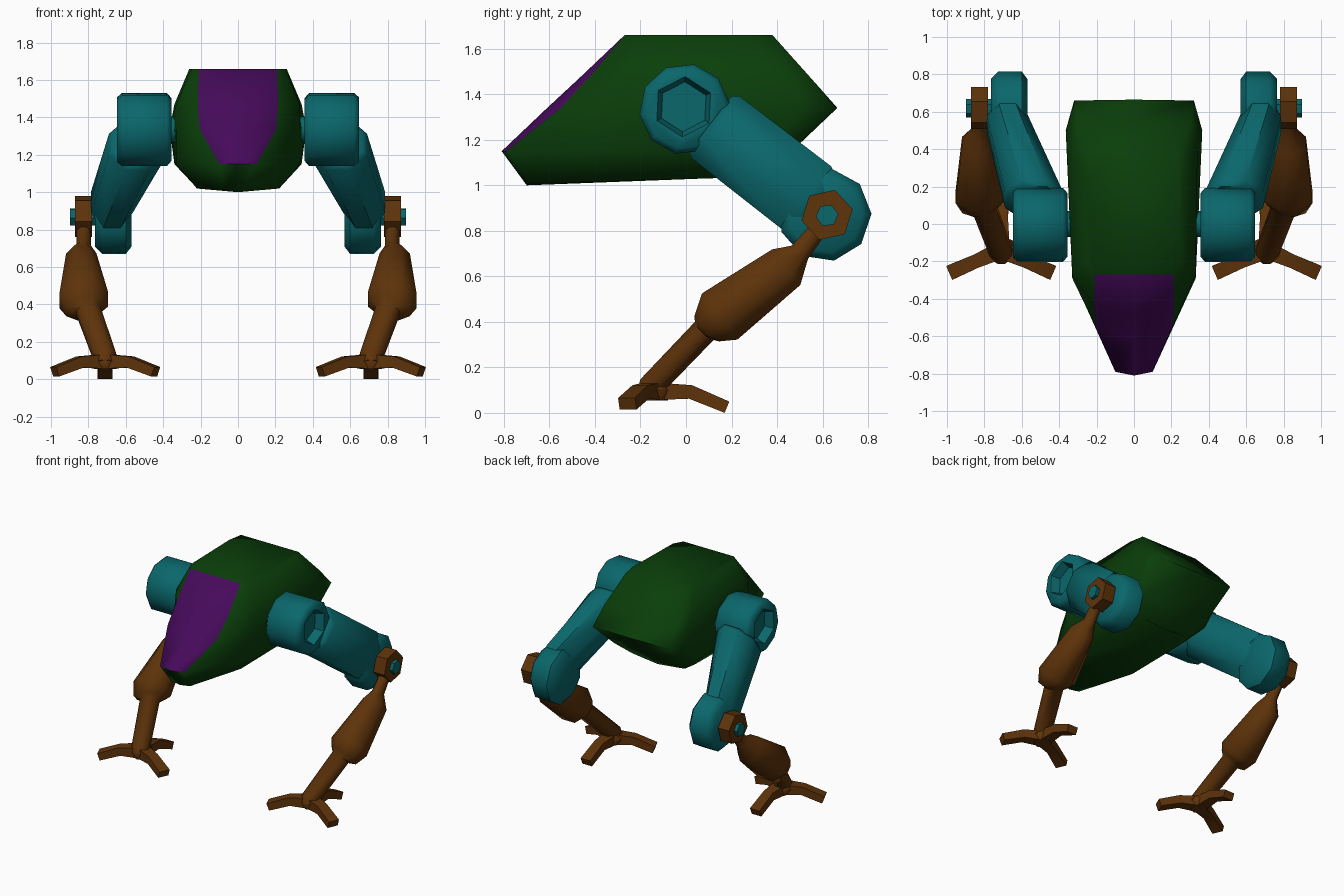
import bpy, bmesh, math
from mathutils import Vector

if "Cube" in bpy.data.objects:
    bpy.data.objects.remove(bpy.data.objects["Cube"])

X, Z = Vector((1, 0, 0)), Vector((0, 0, 1))


def material(name, rgb):
    m = bpy.data.materials.new(name)
    m.diffuse_color = (*rgb, 1)
    m.use_nodes = True
    m.node_tree.nodes["Principled BSDF"].inputs["Base Color"].default_value = m.diffuse_color
    return m


GREEN = material("dark green", (0.003, 0.048, 0.003))
PURPLE = material("purple", (0.062, 0.003, 0.105))
TEAL = material("teal", (0.003, 0.135, 0.148))
BROWN = material("brown", (0.112, 0.033, 0.003))


def loft(name, rings, mats):
    """Skin a list of equal-length point rings and cap both ends."""
    bm = bmesh.new()
    vs = [[bm.verts.new(p) for p in r] for r in rings]
    n = len(vs[0])
    for a, b in zip(vs, vs[1:]):
        for i in range(n):
            j = (i + 1) % n
            bm.faces.new((a[i], a[j], b[j], b[i]))
    bm.faces.new(vs[0][::-1])
    bm.faces.new(vs[-1])
    bmesh.ops.recalc_face_normals(bm, faces=bm.faces)
    me = bpy.data.meshes.new(name)
    bm.to_mesh(me)
    bm.free()
    for m in mats:
        me.materials.append(m)
    ob = bpy.data.objects.new(name, me)
    bpy.context.collection.objects.link(ob)
    return ob


def tube(name, pts, n, mat, ref=X, phase=0.0, sheared=False):
    """Tube along pts = (x, y, z, radius along ref, other radius)."""
    cs = [Vector(p[:3]) for p in pts]
    rings = []
    for k, p in enumerate(pts):
        t = cs[min(k + 1, len(cs) - 1)] - cs[max(k - 1, 0)]
        if sheared:      # keep the sections parallel to the x axis
            t.x = 0
        t.normalize()
        u = (ref - t * ref.dot(t)).normalized()
        v = t.cross(u)
        ang = [2 * math.pi * i / n + phase for i in range(n)]
        rings.append([cs[k] + u * p[3] * math.cos(a) + v * p[4] * math.sin(a) for a in ang])
    return loft(name, rings, [mat])


def drum(name, y, z, profile, n, mat, phase=0.0):
    """Turned part around a sideways axis, profile = (x, radius)."""
    rings = [[(x, y + r * math.sin(2 * math.pi * i / n + phase),
               z + r * math.cos(2 * math.pi * i / n + phase)) for i in range(n)]
             for x, r in profile]
    return loft(name, rings, [mat])


def finish(ob, mirror=True, angle=50):
    bpy.ops.object.select_all(action='DESELECT')
    ob.select_set(True)
    bpy.context.view_layer.objects.active = ob
    if mirror:
        m = ob.modifiers.new("mirror", 'MIRROR')
        m.use_mirror_merge = False
        bpy.ops.object.modifier_apply(modifier=m.name)
    bpy.ops.object.shade_smooth_by_angle(angle=math.radians(angle))


# Body: stacked plan outlines (front centre, canopy edge, shoulder, flank, back corner, back centre)
plans = [
    (1.00, [(0, -0.70), (0.08, -0.69), (0.22, -0.28), (0.23, 0.22), (0.22, 0.33), (0, 0.34)]),
    (1.15, [(0, -0.81), (0.10, -0.79), (0.33, -0.28), (0.34, 0.36), (0.28, 0.46), (0, 0.465)]),
    (1.34, [(0, -0.61), (0.205, -0.55), (0.33, -0.29), (0.365, 0.50), (0.32, 0.66), (0, 0.665)]),
    (1.47, [(0, -0.47), (0.215, -0.43), (0.33, -0.27), (0.34, 0.43), (0.30, 0.55), (0, 0.55)]),
    (1.66, [(0, -0.27), (0.21, -0.27), (0.25, -0.20), (0.26, 0.27), (0.24, 0.38), (0, 0.38)]),
]
rings = []
for z, half in plans:
    full = half + [(-x, y) for x, y in half[-2:0:-1]]
    rings.append([(x, y, z + (0.09 * abs(x) + 0.06 * max(y, 0) if z < 1.1 else 0))
                  for x, y in full])
body = loft("body", rings, [GREEN, PURPLE])
# Canopy panel on the sloping nose
for f in body.data.polygons:
    c = f.center
    if abs(c.x) < 0.15 and c.y < -0.3 and c.z > 1.15:
        f.material_index = 1
finish(body, mirror=False, angle=75)

# Hip axle and hip drum with a hexagonal socket on the outside
finish(drum("hip_axle", 0, 1.335, [(0.27, 0.07), (0.40, 0.07)], 8, TEAL))
hip = drum("hip_drum", -0.005, 1.335,
           [(0.355, 0.17), (0.38, 0.2), (0.62, 0.2), (0.648, 0.175)], 10, TEAL, 0.2)
cutter = drum("socket_cutter", -0.01, 1.345, [(0.585, 0.11), (0.66, 0.137)], 6, TEAL, 0.05)
cutter.hide_render = True
b = hip.modifiers.new("socket", 'BOOLEAN')
b.operation, b.object, b.solver = 'DIFFERENCE', cutter, 'EXACT'
bpy.context.view_layer.objects.active = hip
bpy.ops.object.modifier_apply(modifier="socket")
bpy.data.objects.remove(cutter)
finish(hip)

# Thigh: chamfered tapering beam from hip to knee
finish(tube("thigh", [(0.525, 0.108, 1.272, 0.152, 0.165), (0.535, 0.13, 1.255, 0.168, 0.187),
                      (0.675, 0.53, 0.945, 0.12, 0.19), (0.675, 0.57, 0.915, 0.10, 0.165)],
            8, TEAL, X, math.pi / 8, sheared=True))

# Knee drum, pin and shin bearing
finish(drum("knee_drum", 0.61, 0.87,
            [(0.57, 0.165), (0.60, 0.205), (0.725, 0.205), (0.765, 0.165)], 9, TEAL, 0.15))
finish(drum("knee_pin", 0.62, 0.868, [(0.74, 0.05), (0.897, 0.05)], 6, TEAL, 0.4))
finish(drum("shin_bearing", 0.62, 0.87, [(0.78, 0.115), (0.872, 0.115)], 6, BROWN, 0.3))

# Shin: thin neck, swollen calf and slim ankle
finish(tube("shin", [(0.825, 0.60, 0.83, 0.04, 0.04), (0.825, 0.50, 0.705, 0.042, 0.05),
                     (0.838, 0.44, 0.64, 0.088, 0.108), (0.825, 0.15, 0.425, 0.14, 0.138),
                     (0.815, 0.10, 0.38, 0.115, 0.085), (0.80, 0.085, 0.365, 0.07, 0.062),
                     (0.71, -0.155, 0.115, 0.065, 0.06), (0.71, -0.18, 0.08, 0.05, 0.045)],
            8, BROWN, X, math.pi / 8))

# Foot: central knuckle and three bent toes
finish(tube("foot_knuckle", [(0.71, -0.14, 0.055, 0.06, 0.06), (0.71, -0.14, 0.10, 0.085, 0.075),
                             (0.71, -0.14, 0.135, 0.06, 0.055)], 8, BROWN))
toes = {"outer_toe": (0.98, -0.258, 0.040), "inner_toe": (0.44, -0.258, 0.040),
        "rear_toe": (0.71, 0.18, 0.025)}
for name, tip in toes.items():
    root = Vector((0.71, -0.14, 0.095))
    bend = root.lerp(Vector(tip), 0.5)
    bend.z = 0.092
    finish(tube(name, [(*root, 0.055, 0.065), (*bend, 0.043, 0.052), (*tip, 0.038, 0.057)],
                4, BROWN, Z, math.pi / 4))
